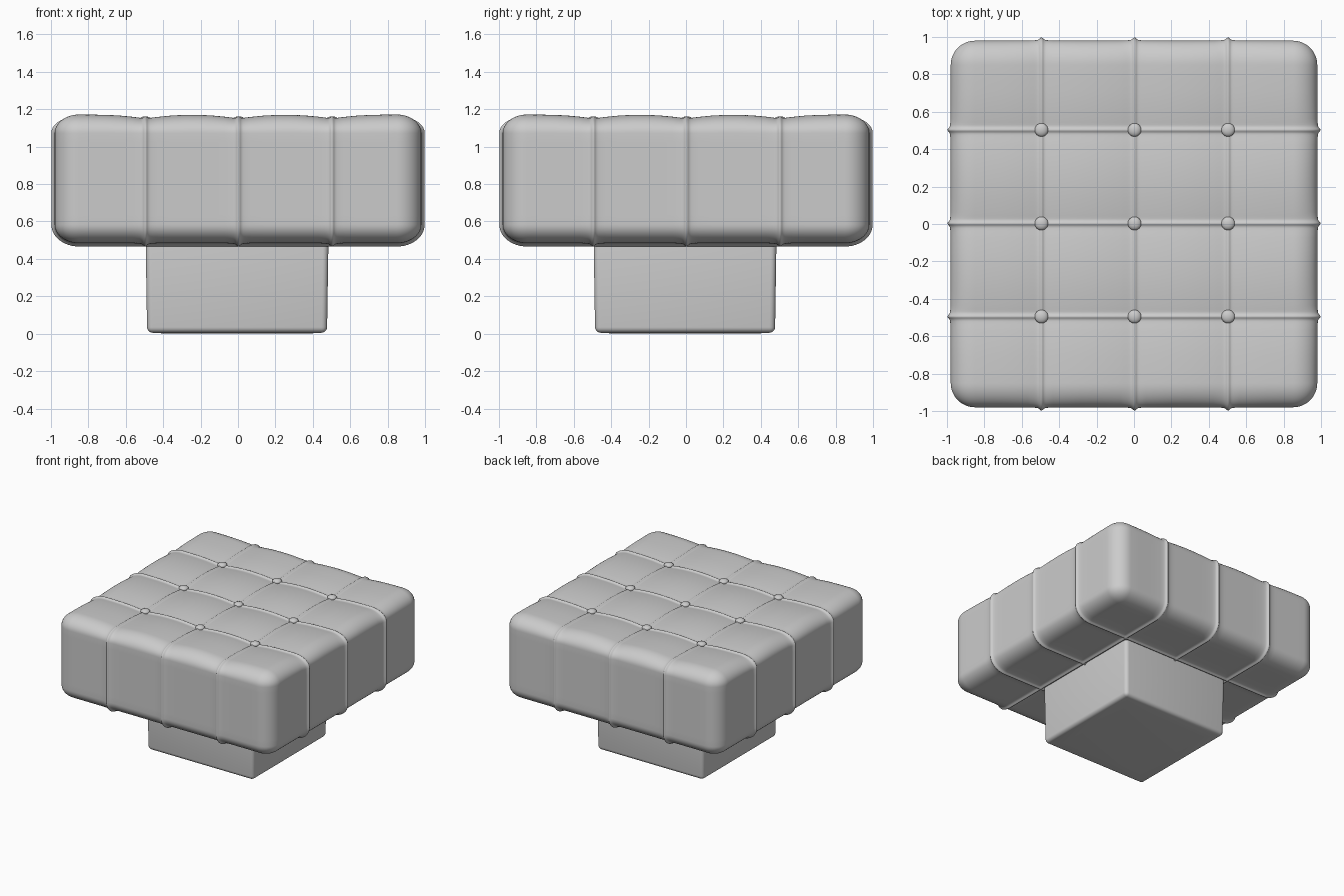
import bpy, bmesh, math
from mathutils import Vector

if "Cube" in bpy.data.objects:
    bpy.data.objects.remove(bpy.data.objects["Cube"])

SEAMS = (-0.495, 0.003, 0.503)
HALF = Vector((0.98, 0.98, 0.344))      # cushion half size before puffing
RAD = Vector((0.13, 0.13, 0.10))        # edge rounding
MID_Z = 0.828


def samples(half, rad, seams):
    # dense rows in the rounded edges and next to the seams
    inner = half - rad
    edge = [inner + rad * math.tan(math.radians(a)) for a in (0, 7.5, 15, 22.5, 30, 37.5, 45)]
    vals = edge + [-e for e in edge]
    n = 24 if seams else 10
    for i in range(1, n):
        v = -inner + 2 * inner * i / n
        if all(abs(v - s) > 0.07 for s in seams):
            vals.append(v)
    for s in seams:
        vals += [s + d for d in (-.06, -.04, -.027, -.018, -.012, -.006, 0,
                                 .006, .012, .018, .027, .04, .06)]
    return sorted(vals)


def near(v, width, power=2):
    return max(math.exp(-(abs(v - s) / width) ** power) for s in SEAMS)


def shape(p):
    # rounded box
    q = Vector([max(-(h - r), min(h - r, c)) for c, h, r in zip(p, HALF, RAD)])
    d = Vector([(c - k) / r for c, k, r in zip(p, q, RAD)]).normalized()
    pos = q + Vector([a * r for a, r in zip(d, RAD)])
    nrm = Vector([a / r for a, r in zip(d, RAD)]).normalized()
    # raised piping on every seam, sunken tufting on the top
    wx, wy = 1 - nrm.x ** 2, 1 - nrm.y ** 2
    pipe = max(wx * near(pos.x, 0.011), wy * near(pos.y, 0.011))
    flare = max(wx * near(pos.x, 0.035), wy * near(pos.y, 0.035))
    up = max(0.0, nrm.z) ** 2
    dip = near(pos.x, 0.11, 1.3) + near(pos.y, 0.11, 1.3)
    pos += nrm * (0.012 * pipe + 0.006 * flare * (1 - up) - 0.021 * dip * up)
    return pos + Vector((0, 0, MID_Z))


def finish(bm, name):
    me = bpy.data.meshes.new(name)
    bm.to_mesh(me)
    bm.free()
    ob = bpy.data.objects.new(name, me)
    bpy.context.collection.objects.link(ob)
    for f in me.polygons:
        f.use_smooth = True
    return ob


# Tufted cushion
axes = [samples(HALF[i], RAD[i], SEAMS if i < 2 else ()) for i in range(3)]
bm = bmesh.new()
for k in range(3):
    a, b = (k + 1) % 3, (k + 2) % 3
    for side in (-HALF[k], HALF[k]):
        rows = []
        for u in axes[a]:
            row = []
            for v in axes[b]:
                p = Vector((0, 0, 0))
                p[k], p[a], p[b] = side, u, v
                row.append(bm.verts.new(p))
            rows.append(row)
        for r0, r1 in zip(rows, rows[1:]):
            for j in range(len(r0) - 1):
                quad = (r0[j], r1[j], r1[j + 1], r0[j + 1])
                bm.faces.new(quad if side > 0 else quad[::-1])
bmesh.ops.remove_doubles(bm, verts=bm.verts, dist=1e-4)
for v in bm.verts:
    v.co = shape(v.co)
bmesh.ops.recalc_face_normals(bm, faces=bm.faces)
finish(bm, "cushion")

# Base block, slightly narrower at the floor
bm = bmesh.new()
bmesh.ops.create_cube(bm, size=1)
for v in bm.verts:
    low = v.co.z < 0
    w = 0.962 if low else 0.978
    v.co = Vector((v.co.x * w - 0.005, v.co.y * w - 0.005, 0.005 if low else 0.52))
bmesh.ops.bevel(bm, geom=bm.edges[:], offset=0.03, segments=5, profile=0.5, affect='EDGES')
# gently bulged underside that touches the floor
floor = [f for f in bm.faces if f.normal.z < -0.99 and f.calc_area() > 0.1]
res = bmesh.ops.inset_region(bm, faces=floor, thickness=0.12)
for v in floor[0].verts:
    v.co.z = 0.0
base = finish(bm, "base")
bpy.context.view_layer.objects.active = base
base.select_set(True)
bpy.ops.object.shade_smooth_by_angle(angle=math.radians(40))

# Buttons at the seam crossings
for i, x in enumerate(SEAMS):
    for j, y in enumerate(SEAMS):
        bm = bmesh.new()
        bmesh.ops.create_uvsphere(bm, u_segments=24, v_segments=12, radius=0.036)
        for v in bm.verts:
            v.co = Vector((v.co.x + x, v.co.y + y, v.co.z * 0.55 + 1.142))
        finish(bm, f"button_{i}_{j}")
